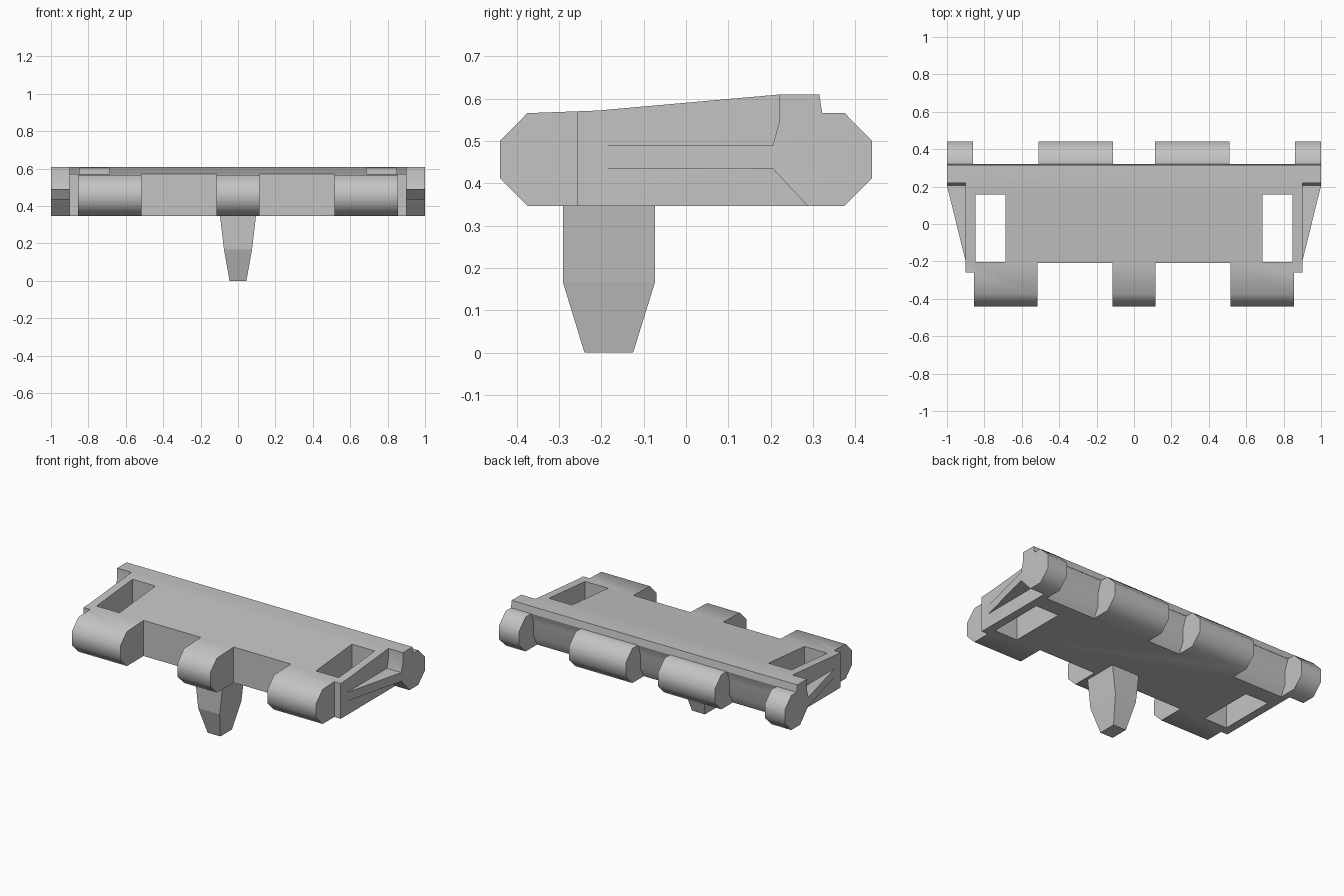
import bpy, bmesh, math

if "Cube" in bpy.data.objects:
    bpy.data.objects.remove(bpy.data.objects["Cube"])

steel = bpy.data.materials.new("light_grey_metal")
steel.diffuse_color = (0.55, 0.55, 0.55, 1)
steel.use_nodes = True
steel.node_tree.nodes["Principled BSDF"].inputs["Base Color"].default_value = steel.diffuse_color


def loft(name, rings):
    """Solid skinned through matching closed rings of points."""
    bm = bmesh.new()
    loops = [[bm.verts.new(p) for p in ring] for ring in rings]
    n = len(loops[0])
    for a, b in zip(loops, loops[1:]):
        for i in range(n):
            bm.faces.new((a[i], a[(i + 1) % n], b[(i + 1) % n], b[i]))
    bm.faces.new(loops[0])
    bm.faces.new(loops[-1])
    bmesh.ops.recalc_face_normals(bm, faces=bm.faces[:])
    mesh = bpy.data.meshes.new(name)
    bm.to_mesh(mesh)
    bm.free()
    ob = bpy.data.objects.new(name, mesh)
    bpy.context.collection.objects.link(ob)
    mesh.materials.append(steel)
    return ob


def prism_x(name, yz, x0, x1):
    return loft(name, [[(x, y, z) for y, z in yz] for x in (x0, x1)])


def prism_z(name, xy, z0, z1):
    return loft(name, [[(x, y, z) for x, y in xy] for z in (z0, z1)])


def box(x0, x1, y0, y1):
    return prism_z("cutter", [(x0, y0), (x1, y0), (x1, y1), (x0, y1)], 0.2, 0.8)


# link body: side outline with bevelled hinge ends and raised rear rail
side = [(-0.44, 0.412), (-0.375, 0.347), (0.375, 0.347), (0.44, 0.412),
        (0.44, 0.50), (0.375, 0.566), (0.322, 0.566), (0.315, 0.61),
        (0.22, 0.61), (-0.21, 0.572), (-0.375, 0.566), (-0.44, 0.50)]
body = prism_x("link_body", side, -1, 1)

# rear hinge gap outline, below the rail
gap = [(0.26, 0.30), (0.26, 0.347), (0.295, 0.412), (0.295, 0.50),
       (0.32, 0.566), (0.6, 0.566), (0.6, 0.30)]
# pockets above and below the side rib
upper = [(-0.6, 0.49), (0.205, 0.49), (0.22, 0.545), (0.22, 0.8), (-0.6, 0.8)]
lower = [(-0.6, 0.435), (0.205, 0.435), (0.287, 0.347), (0.287, 0.2), (-0.6, 0.2)]

cutters = [prism_x("cutter", gap, -0.113, 0.113)]
for s in (-1, 1):
    cutters += [
        prism_x("cutter", gap, s * 0.51, s * 0.86),
        prism_x("cutter", upper, s * 0.9, s * 1.2),
        prism_x("cutter", lower, s * 0.9, s * 1.2),
        # taper of the side rib
        prism_z("cutter", [(s * 0.9, -0.6), (s * 0.9, -0.2), (s * 1.0, 0.205),
                           (s * 1.2, 0.205), (s * 1.2, -0.6)], 0.3, 0.6),
        box(s * 0.115, s * 0.515, -0.6, -0.208),    # front hinge gap
        box(s * 0.855, s * 1.2, -0.6, -0.258),      # front corner
        box(s * 0.688, s * 0.848, -0.203, 0.157),   # window
    ]
for c in cutters:
    m = body.modifiers.new("cut", "BOOLEAN")
    m.operation, m.solver, m.object = "DIFFERENCE", "EXACT", c
bpy.context.view_layer.update()
dg = bpy.context.evaluated_depsgraph_get()
cut_mesh = bpy.data.meshes.new_from_object(body.evaluated_get(dg))
body.modifiers.clear()
body.data = cut_mesh
for c in cutters:
    bpy.data.objects.remove(c)

# guide horn under the front centre
horn = loft("guide_horn", [
    [(-w, y0, z), (w, y0, z), (w, y1, z), (-w, y1, z)]
    for w, y0, y1, z in ((0.045, -0.24, -0.125, 0), (0.075, -0.291, -0.073, 0.167),
                         (0.096, -0.291, -0.073, 0.347))])

# rounded hinges, sharp elsewhere
bpy.ops.object.select_all(action="DESELECT")
body.select_set(True)
bpy.context.view_layer.objects.active = body
bpy.ops.object.shade_smooth_by_angle(angle=math.radians(46))
